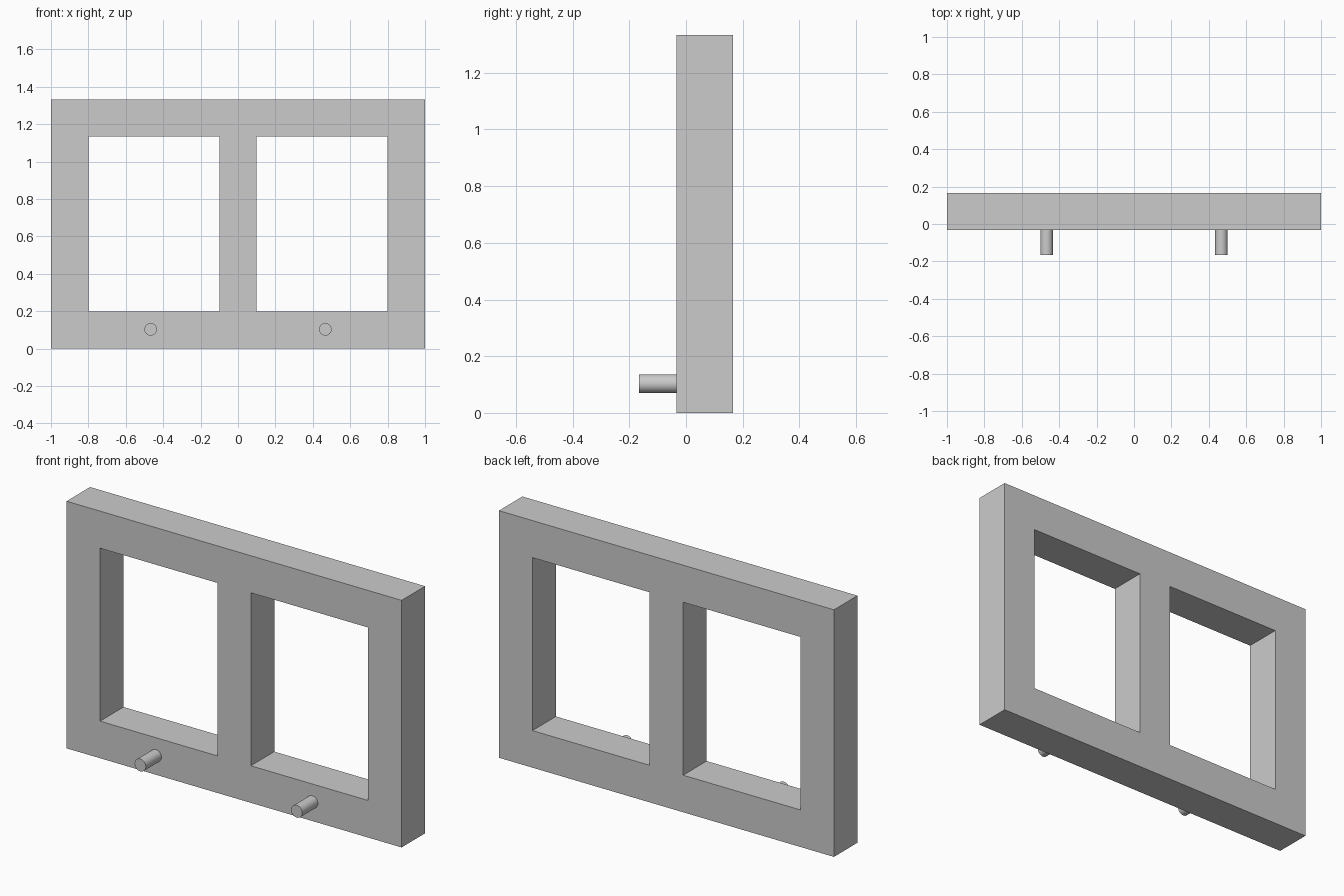
import bpy, bmesh, math

if "Cube" in bpy.data.objects:
    bpy.data.objects.remove(bpy.data.objects["Cube"])

FRONT, BACK = -1 / 30, 1 / 6
HEIGHT = 4 / 3


def make_object(name, bm):
    bmesh.ops.recalc_face_normals(bm, faces=bm.faces)
    mesh = bpy.data.meshes.new(name)
    bm.to_mesh(mesh)
    bm.free()
    obj = bpy.data.objects.new(name, mesh)
    bpy.context.collection.objects.link(obj)
    return obj


# Window frame: a grid of cells with two openings, extruded through its depth
xs = [-1, -0.8, -0.1, 0.1, 0.8, 1]
zs = [0, 0.2, HEIGHT - 0.2, HEIGHT]
bm = bmesh.new()
grid = [[bm.verts.new((x, FRONT, z)) for z in zs] for x in xs]
for i in range(len(xs) - 1):
    for j in range(len(zs) - 1):
        if i in (1, 3) and j == 1:
            continue
        bm.faces.new((grid[i][j], grid[i + 1][j], grid[i + 1][j + 1], grid[i][j + 1]))
result = bmesh.ops.extrude_face_region(bm, geom=bm.faces[:], use_keep_orig=True)
new_verts = [g for g in result["geom"] if isinstance(g, bmesh.types.BMVert)]
bmesh.ops.translate(bm, verts=new_verts, vec=(0, BACK - FRONT, 0))
make_object("window_frame", bm)

# Two round pegs on the front of the bottom rail
PEG_END = -1 / 6
for side, x in (("left", -0.467), ("right", 0.467)):
    bpy.ops.mesh.primitive_cylinder_add(
        vertices=32, radius=1 / 30, depth=FRONT - PEG_END,
        location=(x, (FRONT + PEG_END) / 2, 0.103), rotation=(math.pi / 2, 0, 0))
    peg = bpy.context.object
    peg.name = side + "_peg"
    bpy.ops.object.shade_smooth_by_angle(angle=math.radians(30))
